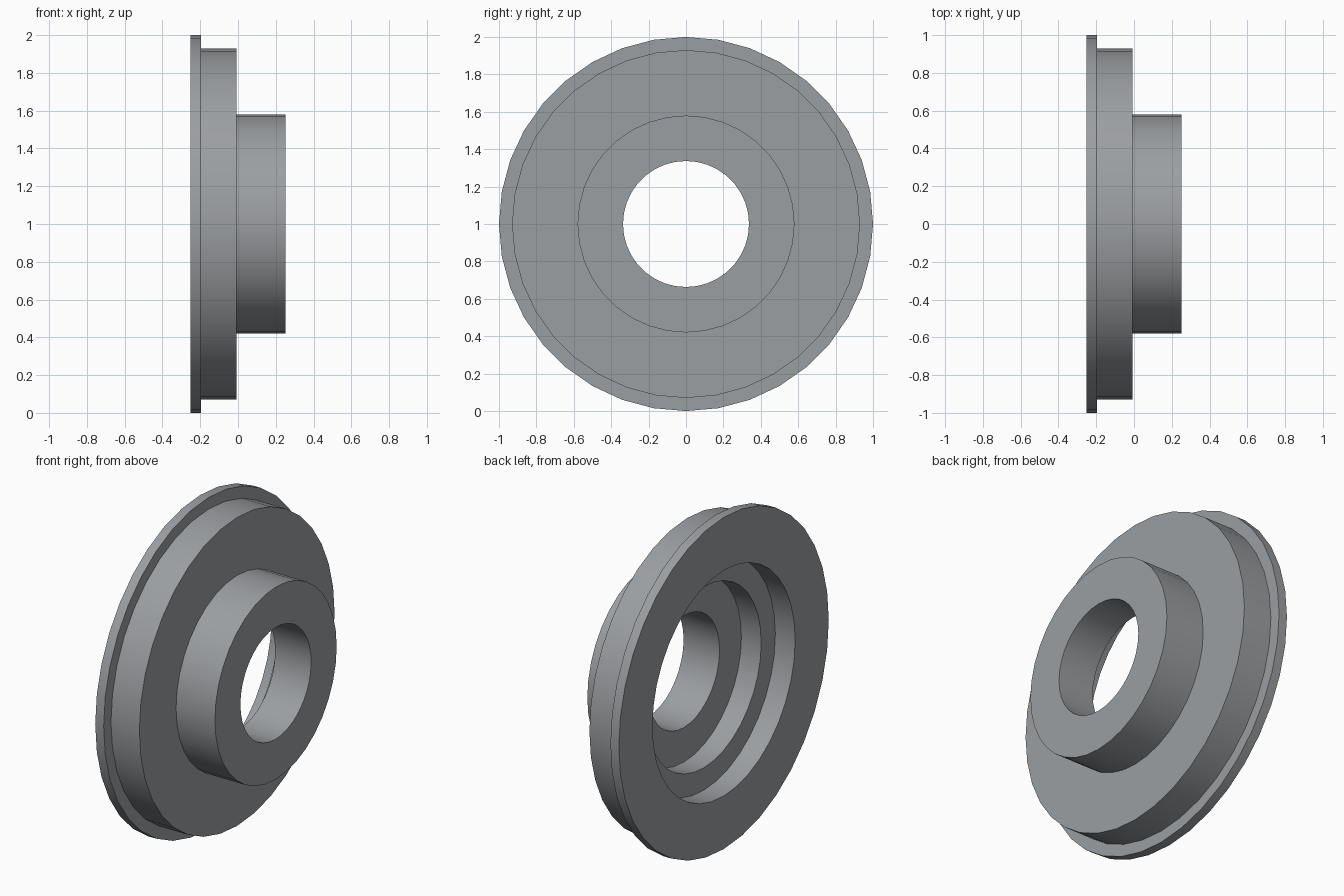
import bpy, bmesh, math

if "Cube" in bpy.data.objects:
    bpy.data.objects.remove(bpy.data.objects["Cube"])

SEGMENTS = 36

steel = bpy.data.materials.new("steel_grey")
steel.diffuse_color = (0.33, 0.345, 0.36, 1.0)
steel.use_nodes = True
steel.node_tree.nodes["Principled BSDF"].inputs["Base Color"].default_value = steel.diffuse_color

# Closed cross-section as (x along axis, radius)
profile = [
    (-0.252, 0.68), (-0.252, 1.00),   # flange back face
    (-0.196, 1.00), (-0.196, 0.93),   # flange rim and shoulder
    (-0.007, 0.93), (-0.007, 0.58),   # body and its front face
    (0.252, 0.58), (0.252, 0.337),    # hub and its end face
    (0.012, 0.337), (0.012, 0.545),   # bore and inner recess floor
    (-0.12, 0.545), (-0.12, 0.68),    # inner recess wall and outer recess floor
]

# Revolve the cross-section about the x axis
bm = bmesh.new()
rings = []
for i in range(SEGMENTS):
    a = 2 * math.pi * i / SEGMENTS
    rings.append([bm.verts.new((x, r * math.sin(a), 1 + r * math.cos(a)))
                  for x, r in profile])
n = len(profile)
for i in range(SEGMENTS):
    cur, nxt = rings[i], rings[(i + 1) % SEGMENTS]
    for j in range(n):
        k = (j + 1) % n
        bm.faces.new((cur[j], cur[k], nxt[k], nxt[j]))
bmesh.ops.recalc_face_normals(bm, faces=bm.faces)

mesh = bpy.data.meshes.new("flanged_bushing")
bm.to_mesh(mesh)
bm.free()
mesh.materials.append(steel)
bushing = bpy.data.objects.new("flanged_bushing", mesh)
bpy.context.collection.objects.link(bushing)

# Smooth curved walls, crisp corners
bpy.context.view_layer.objects.active = bushing
bushing.select_set(True)
bpy.ops.object.shade_smooth_by_angle(angle=math.radians(30))
